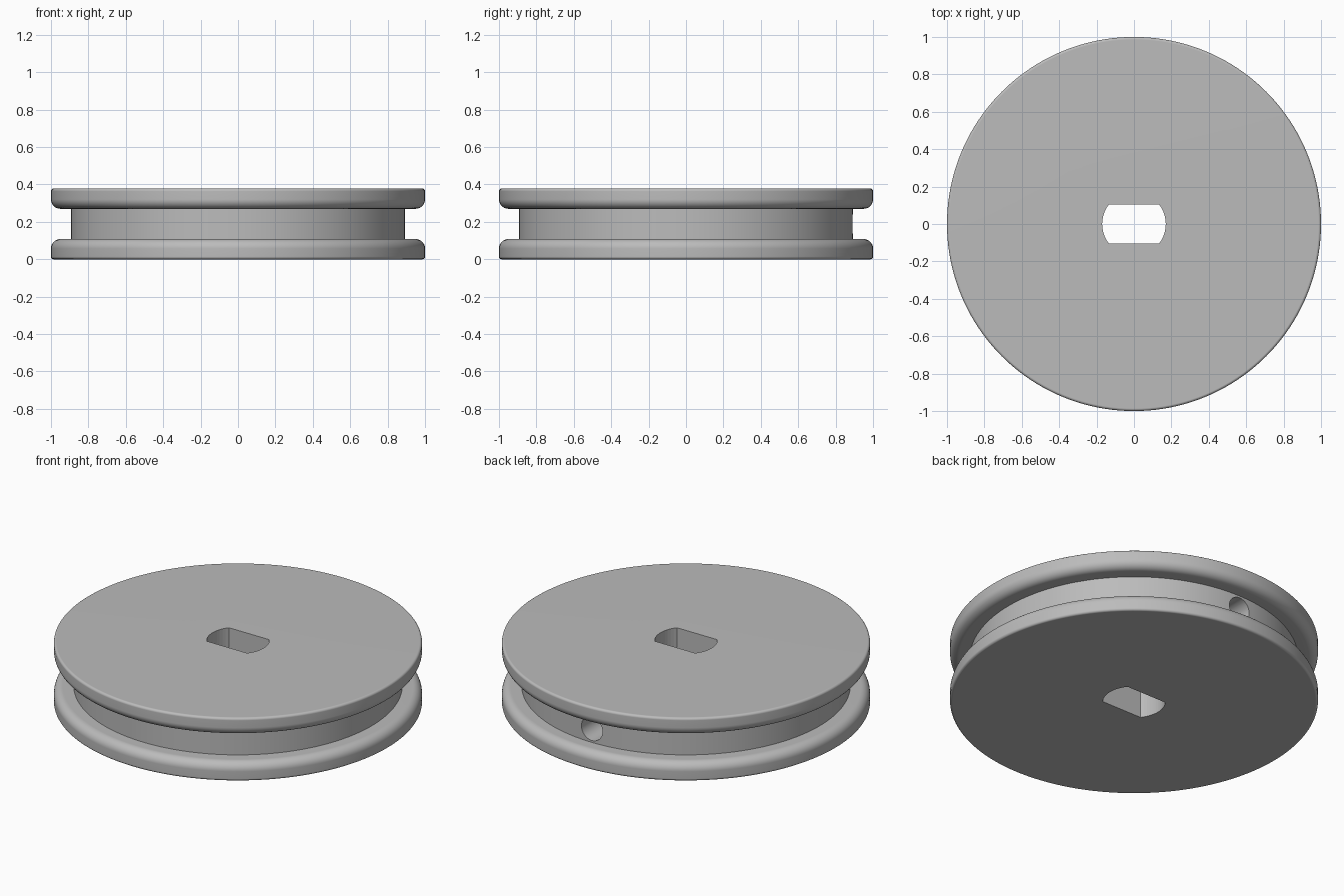
import bpy, bmesh, math
from mathutils import Matrix, Vector

if "Cube" in bpy.data.objects:
    bpy.data.objects.remove(bpy.data.objects["Cube"], do_unlink=True)

HEIGHT = 0.378      # overall thickness
FLANGE = 0.108      # thickness of each flange
GROOVE_R = 0.893    # radius of the groove floor
SEGMENTS = 160

grey = bpy.data.materials.new("plain grey")
grey.use_nodes = True
colour = (0.5, 0.5, 0.5, 1)
grey.diffuse_color = colour
grey.node_tree.nodes["Principled BSDF"].inputs["Base Color"].default_value = colour


def finish(name, bm):
    bmesh.ops.recalc_face_normals(bm, faces=bm.faces)
    mesh = bpy.data.meshes.new(name)
    bm.to_mesh(mesh)
    bm.free()
    mesh.materials.append(grey)
    obj = bpy.data.objects.new(name, mesh)
    bpy.context.collection.objects.link(obj)
    return obj


def fillet(cx, cz, r, start, end, steps):
    angles = [math.radians(start + (end - start) * i / steps) for i in range(steps + 1)]
    return [(cx + r * math.cos(a), cz + r * math.sin(a)) for a in angles]


# Pulley body: mirrored flange profile turned about the axis
small, big = 0.014, 0.05
lower = [(0, 0)]
lower += fillet(1 - small, small, small, -90, 0, 4)
lower += fillet(1 - big, FLANGE - big, big, 0, 90, 8)
lower += [(GROOVE_R, FLANGE)]
profile = lower + [(r, HEIGHT - z) for r, z in reversed(lower)]

bm = bmesh.new()
verts = [bm.verts.new((r, 0, z)) for r, z in profile]
edges = [bm.edges.new(pair) for pair in zip(verts, verts[1:])]
bmesh.ops.spin(bm, geom=verts + edges, cent=(0, 0, 0), axis=(0, 0, 1),
               angle=2 * math.pi, steps=SEGMENTS, use_duplicate=False)
bmesh.ops.remove_doubles(bm, verts=bm.verts, dist=1e-5)
pulley = finish("pulley_wheel", bm)

# Shaft slot: circle with two flats, right through the wheel
slot_r, flat = 0.17, 0.105
half = math.degrees(math.asin(flat / slot_r))
outline = fillet(0, 0, slot_r, -half, half, 12)
outline += fillet(0, 0, slot_r, 180 - half, 180 + half, 12)
bm = bmesh.new()
face = bm.faces.new([bm.verts.new((x, y, -0.1)) for x, y in outline])
top = bmesh.ops.extrude_face_region(bm, geom=[face])["geom"]
bmesh.ops.translate(bm, vec=Vector((0, 0, HEIGHT + 0.2)),
                    verts=[v for v in top if isinstance(v, bmesh.types.BMVert)])
slot = finish("slot_cutter", bm)

# Set screw hole from the back of the groove into the slot
bm = bmesh.new()
bmesh.ops.create_cone(bm, cap_ends=True, segments=32, radius1=0.07, radius2=0.07, depth=1.0,
                      matrix=Matrix.Translation((0, 0.53, HEIGHT / 2))
                      @ Matrix.Rotation(math.pi / 2, 4, "X"))
screw_hole = finish("screw_hole_cutter", bm)

# Cut the openings, then remove the cutters
bpy.ops.object.select_all(action="DESELECT")
bpy.context.view_layer.objects.active = pulley
pulley.select_set(True)
for cutter in (slot, screw_hole):
    cutter.hide_render = True
    cut = pulley.modifiers.new(cutter.name, "BOOLEAN")
    cut.operation = "DIFFERENCE"
    cut.solver = "EXACT"
    cut.object = cutter
    bpy.ops.object.modifier_apply(modifier=cut.name)
    bpy.data.objects.remove(cutter, do_unlink=True)

# Smooth rounds with flat, crisp faces
bpy.ops.object.shade_smooth_by_angle(angle=math.radians(30))
weighted = pulley.modifiers.new("weighted_normals", "WEIGHTED_NORMAL")
weighted.keep_sharp = True
